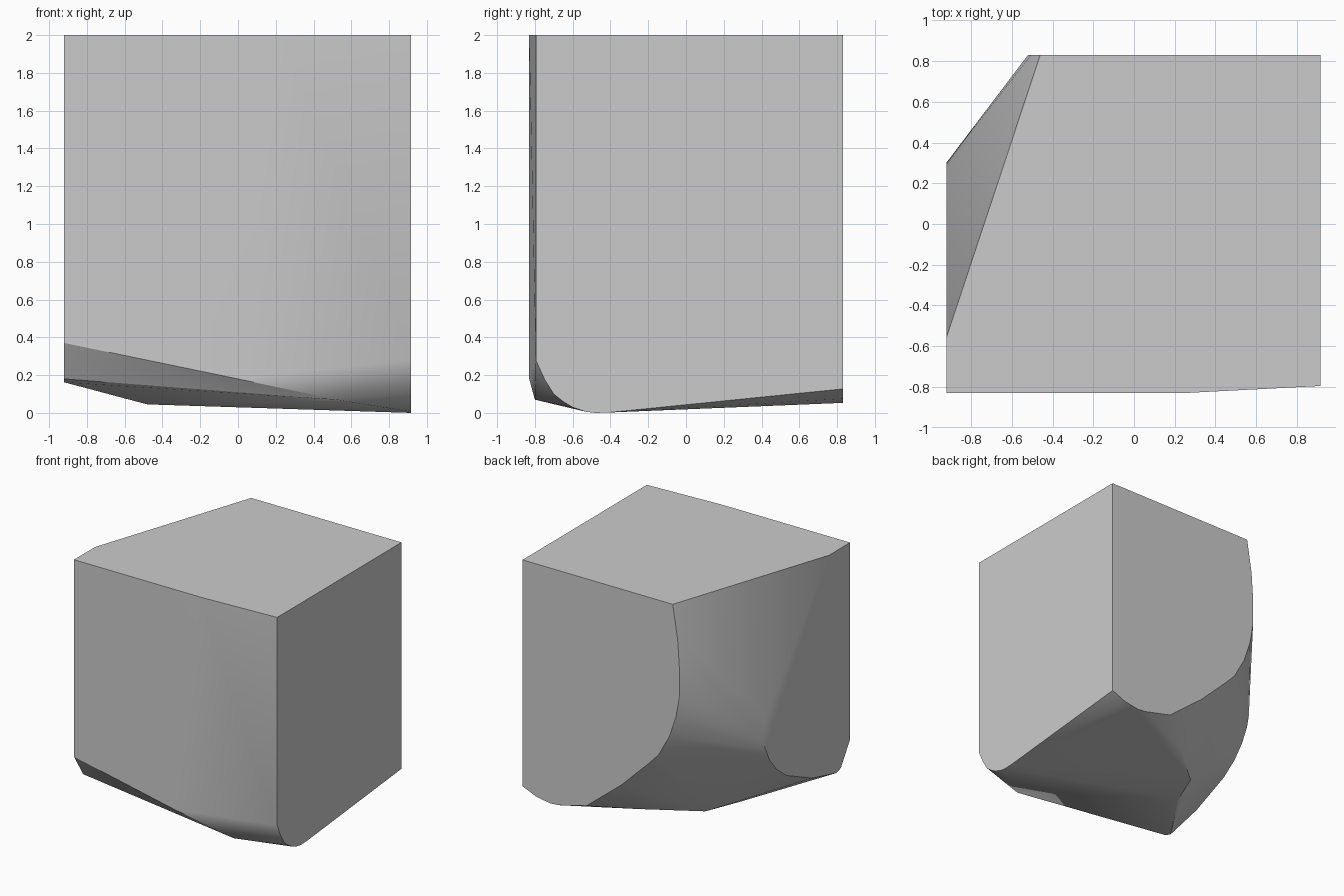
import bpy
import bmesh
import math

# Remove the default object
default_object = bpy.data.objects.get("Cube")
if default_object:
    bpy.data.objects.remove(default_object, do_unlink=True)

# Main extents of the block
LEFT, RIGHT = -0.92, 0.915
FRONT, BACK = -0.83, 0.83
TOP = 2.0


def make_material(name, color):
    material = bpy.data.materials.new(name)
    material.use_nodes = True
    material.diffuse_color = color
    shader = material.node_tree.nodes["Principled BSDF"]
    shader.inputs["Base Color"].default_value = color
    shader.inputs["Roughness"].default_value = 0.8
    return material


# Back wall outline (x, z): shallow lip, then a long rounded corner
back_profile = [
    (RIGHT, TOP), (RIGHT, .127), (.79, .075), (.66, .053), (.58, .06), (.33, .122),
    (.01, .38), (-.24, .625), (-.33, .72), (-.43, .90), (-.49, 1.08), (-.52, 1.25),
    (-.52, 1.5), (-.505, 1.72), (-.46, TOP),
]

# Wall on the -x side (y, z): slanted upper edge and rounded heel
slanted_profile = [
    (FRONT, TOP), (FRONT, .37), (-.71, .18), (-.65, .162), (-.335, .24), (0, .39),
    (.13, .49), (.22, .60), (.28, .72), (.302, .81), (.258, .99), (.153, 1.12),
    (-.555, TOP),
]

# Wall on the +x side (y, z): rounded toe at the front
toe_profile = [
    (-.795, TOP), (-.795, .28), (-.75, .18), (-.70, .10), (-.65, .06), (-.60, .03),
    (-.53, .006), (-.48, 0), (-.41, .002),
]

# Front crease and the low points of the underside
front_crease = [(.24, FRONT, TOP), (0, FRONT, .18), (.52, -.80, .07)]
underside = [(-.48, -.03, .045), (-.36, .26, .043), (.03, .58, .08)]

points = [(x, BACK, z) for x, z in back_profile]
points += [(LEFT, y, z) for y, z in slanted_profile]
points += [(RIGHT, y, z) for y, z in toe_profile]
points += front_crease + underside

# Wrap the outlines in one closed convex skin
bm = bmesh.new()
for point in points:
    bm.verts.new(point)
hull = bmesh.ops.convex_hull(bm, input=bm.verts[:])
loose = [v for v in bm.verts if not v.link_faces]
bmesh.ops.delete(bm, geom=loose, context="VERTS")
bmesh.ops.dissolve_limit(
    bm, angle_limit=math.radians(0.3), verts=bm.verts[:], edges=bm.edges[:]
)
bmesh.ops.recalc_face_normals(bm, faces=bm.faces[:])

mesh = bpy.data.meshes.new("chipped_block")
bm.to_mesh(mesh)
bm.free()

block = bpy.data.objects.new("chipped_block", mesh)
bpy.context.collection.objects.link(block)
mesh.materials.append(make_material("stone_grey", (0.6, 0.6, 0.6, 1.0)))

# Soft shading on the rounded cuts, crisp edges along the walls
bpy.ops.object.select_all(action="DESELECT")
block.select_set(True)
bpy.context.view_layer.objects.active = block
bpy.ops.object.shade_smooth_by_angle(angle=math.radians(30))
